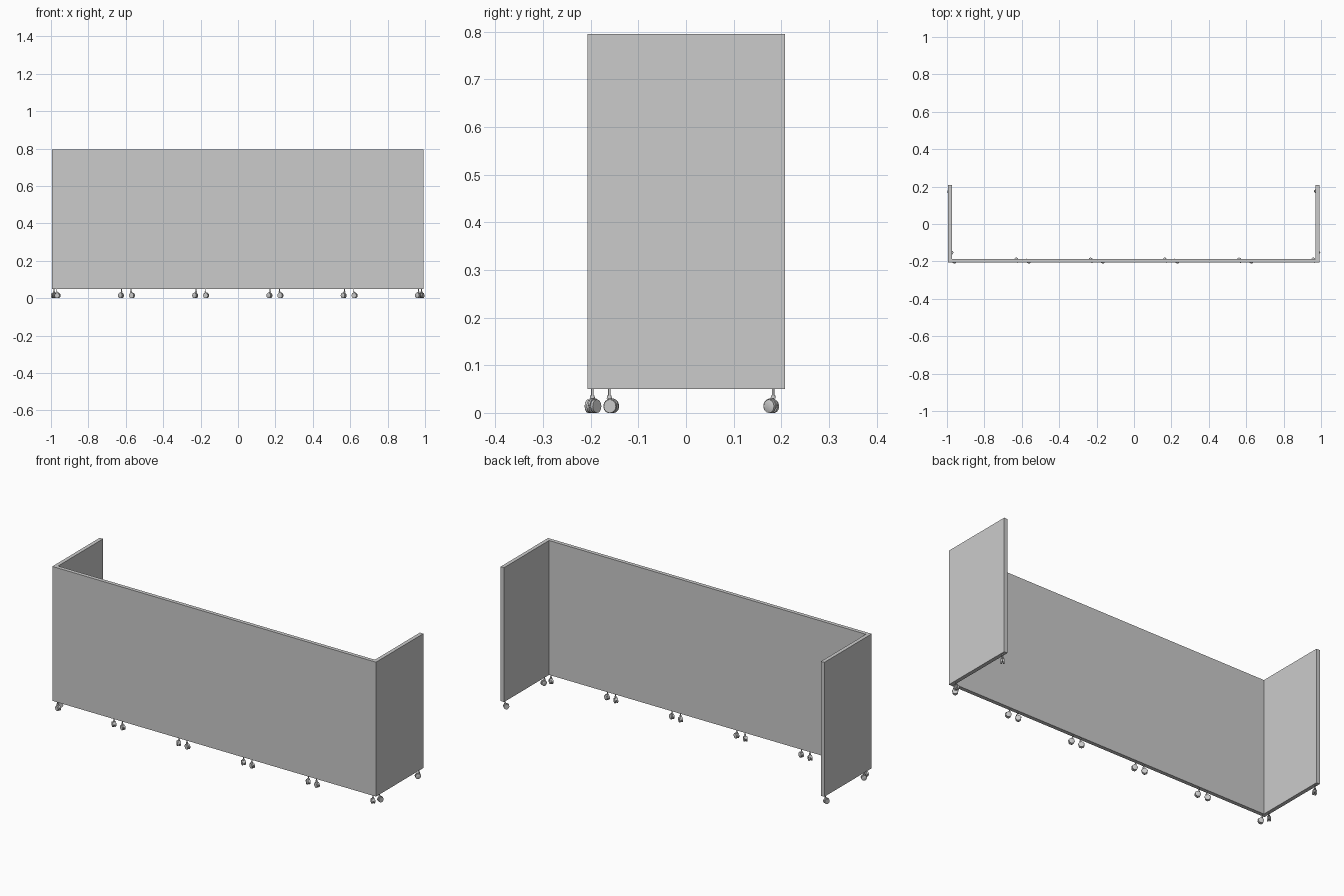
import bpy, bmesh, math
from mathutils import Matrix, Vector

if "Cube" in bpy.data.objects:
    bpy.data.objects.remove(bpy.data.objects["Cube"])

X0, X1 = -0.994, 0.991      # outer ends of the screen
Y0, Y1 = -0.207, 0.208      # front face and wing tips
Z0, Z1 = 0.05, 0.795
T = 0.021                   # panel thickness


def finish(bm, name, smooth=False):
    bmesh.ops.recalc_face_normals(bm, faces=bm.faces)
    me = bpy.data.meshes.new(name)
    bm.to_mesh(me)
    bm.free()
    ob = bpy.data.objects.new(name, me)
    bpy.context.collection.objects.link(ob)
    if smooth:
        bpy.context.view_layer.objects.active = ob
        ob.select_set(True)
        bpy.ops.object.shade_smooth_by_angle(angle=math.radians(35))
        ob.select_set(False)
    return ob


def cyl(bm, centre, r1, r2, depth, axis='Z', n=24):
    rot = Matrix.Rotation(math.pi / 2, 4, 'X') if axis == 'Y' else Matrix()
    bmesh.ops.create_cone(bm, cap_ends=True, segments=n, radius1=r1, radius2=r2,
                          depth=depth, matrix=Matrix.Translation(centre) @ rot)


# U-shaped screen: front wall with two wings
bm = bmesh.new()
outline = [(X0, Y0), (X1, Y0), (X1, Y1), (X1 - T, Y1), (X1 - T, Y0 + T),
           (X0 + T, Y0 + T), (X0 + T, Y1), (X0, Y1)]
face = bm.faces.new([bm.verts.new((x, y, Z0)) for x, y in outline])
ext = bmesh.ops.extrude_face_region(bm, geom=[face])
bmesh.ops.translate(bm, vec=(0, 0, Z1 - Z0),
                    verts=[v for v in ext['geom'] if isinstance(v, bmesh.types.BMVert)])
finish(bm, "screen_panels")

# Twin-wheel caster, trailing along local +x
bm = bmesh.new()
R, cx = 0.014, 0.005
for s in (-1, 1):
    cyl(bm, (cx, s * 0.0055, R), R, R, 0.006, 'Y')            # tyre
    bm_side = s * 0.0092
    r1, r2 = (0.009, 0.012) if s > 0 else (0.012, 0.009)      # domed wheel side
    # after rotation the first radius faces +y... taper outward on both sides
    cyl(bm, (cx, bm_side, R), r2 if s < 0 else r1, r1 if s < 0 else r2, 0.0014, 'Y')
cyl(bm, (0, 0, 0.043), 0.0025, 0.0025, 0.016, n=16)           # stem
cyl(bm, (0, 0, 0.033), 0.0055, 0.0045, 0.006, n=16)           # swivel collar
# hood between and over the wheels
hood = []
for i in range(11):
    a = math.radians(20 + 150 * i / 10)
    hood.append((cx + 0.0165 * math.cos(a), R + 0.0165 * math.sin(a)))
hood += [(cx - 0.012, R - 0.003), (cx + 0.004, R - 0.003)]
f = bm.faces.new([bm.verts.new((x, -0.0025, z)) for x, z in hood])
ext = bmesh.ops.extrude_face_region(bm, geom=[f])
bmesh.ops.translate(bm, vec=(0, 0.005, 0),
                    verts=[v for v in ext['geom'] if isinstance(v, bmesh.types.BMVert)])
first = finish(bm, "caster", True)
caster_mesh = first.data
bpy.data.objects.remove(first)


def add_pair(centre, length, turn, label):
    """Two casters near the ends of one panel bay, swivelled differently."""
    rot = Matrix.Rotation(turn, 4, 'Z')
    for end, swivel, side in ((-1, -25, "start"), (1, 140, "end")):
        ob = bpy.data.objects.new(f"caster_{label}_{side}", caster_mesh)
        bpy.context.collection.objects.link(ob)
        pos = Vector(centre) + rot @ Vector((end * (length / 2 - 0.025), 0, 0))
        ob.location = pos
        ob.rotation_euler.z = turn + math.radians(swivel)


# Casters: five bays along the front, one bay under each wing
bay = (X1 - X0) / 5
for i in range(5):
    add_pair((X0 + bay * (i + 0.5), Y0 + T / 2, 0), bay, 0, f"front_{i + 1}")
wing_y, wing_len = (Y0 + T + Y1) / 2, Y1 - Y0 - T
add_pair((X1 - T / 2, wing_y, 0), wing_len, math.pi / 2, "right_wing")
add_pair((X0 + T / 2, wing_y, 0), wing_len, -math.pi / 2, "left_wing")
